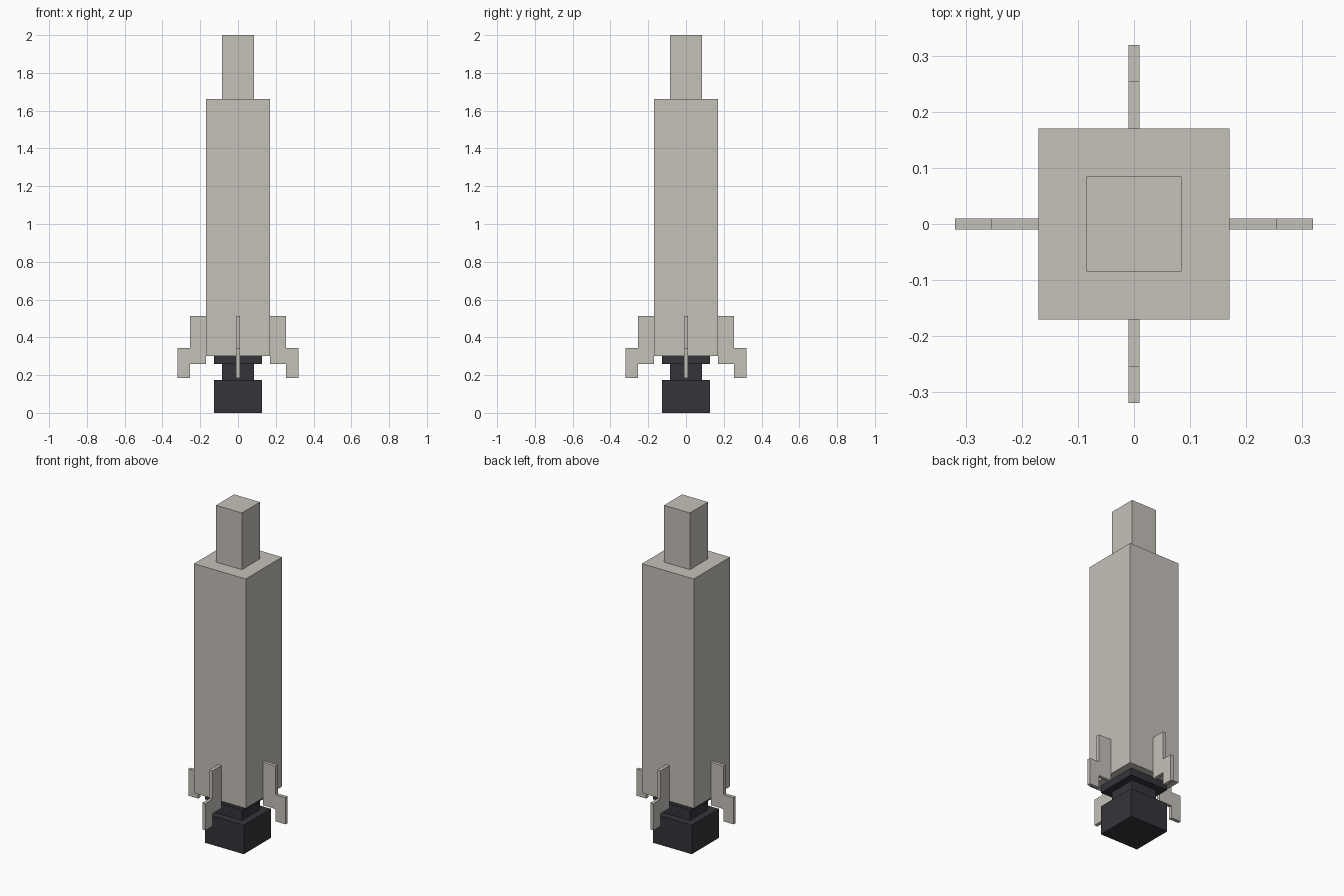
import bpy
import bmesh
from mathutils import Matrix
from math import pi

if "Cube" in bpy.data.objects:
    bpy.data.objects.remove(bpy.data.objects["Cube"])


def material(name, rgb):
    m = bpy.data.materials.new(name)
    m.diffuse_color = (*rgb, 1)
    m.use_nodes = True
    m.node_tree.nodes["Principled BSDF"].inputs["Base Color"].default_value = m.diffuse_color
    return m


GREY = material("warm light grey", (0.558, 0.533, 0.485))
DARK = material("charcoal", (0.036, 0.034, 0.042))


def finish(name, bm, mat):
    bmesh.ops.recalc_face_normals(bm, faces=bm.faces)
    mesh = bpy.data.meshes.new(name)
    bm.to_mesh(mesh)
    bm.free()
    mesh.materials.append(mat)
    ob = bpy.data.objects.new(name, mesh)
    bpy.context.collection.objects.link(ob)


def square_block(name, half, z0, z1, mat):
    bm = bmesh.new()
    bmesh.ops.create_cube(bm, size=1)
    bmesh.ops.scale(bm, vec=(2 * half, 2 * half, z1 - z0), verts=bm.verts)
    bmesh.ops.translate(bm, vec=(0, 0, (z0 + z1) / 2), verts=bm.verts)
    finish(name, bm, mat)


# Central column, bottom to top
square_block("tail_block", 0.127, 0, 0.173, DARK)
square_block("tail_neck", 0.085, 0.173, 0.258, DARK)
square_block("tail_collar", 0.127, 0.258, 0.30, DARK)
square_block("main_body", 0.17, 0.30, 1.663, GREY)
square_block("top_block", 0.085, 1.663, 2.0, GREY)

# Four stepped fins, extruded from one profile (radius, height)
PROFILE = [(0.17, 0.513), (0.255, 0.513), (0.255, 0.343), (0.319, 0.343),
           (0.319, 0.184), (0.255, 0.184), (0.255, 0.258), (0.17, 0.258)]
T = 0.0102
for i, side in enumerate(("right", "back", "left", "front")):
    bm = bmesh.new()
    face = bm.faces.new([bm.verts.new((x, -T, z)) for x, z in PROFILE])
    ext = bmesh.ops.extrude_face_region(bm, geom=[face], use_keep_orig=True)
    moved = [g for g in ext["geom"] if isinstance(g, bmesh.types.BMVert)]
    bmesh.ops.translate(bm, vec=(0, 2 * T, 0), verts=moved)
    bmesh.ops.transform(bm, matrix=Matrix.Rotation(i * pi / 2, 4, 'Z'), verts=bm.verts)
    finish(side + "_fin", bm, GREY)
